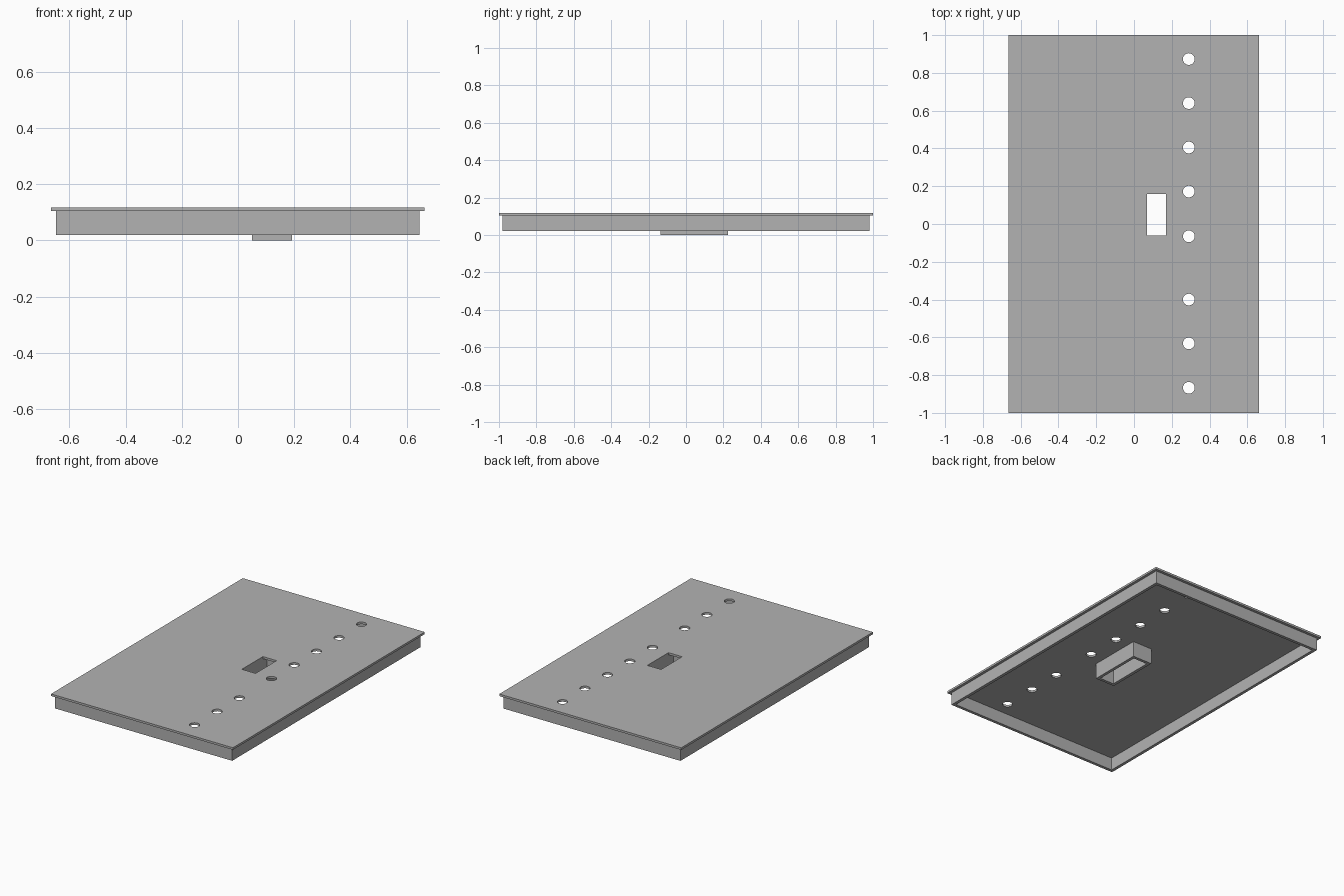
import bpy
from math import cos, sin, tau

cube = bpy.data.objects.get("Cube")
if cube:
    bpy.data.objects.remove(cube, do_unlink=True)

grey = bpy.data.materials.new("plain grey")
grey.use_nodes = True
colour = (0.448, 0.448, 0.448, 1)
grey.diffuse_color = colour
grey.node_tree.nodes["Principled BSDF"].inputs["Base Color"].default_value = colour


def rect(x0, x1, y0, y1, inset=0.0):
    x0, x1, y0, y1 = x0 + inset, x1 - inset, y0 + inset, y1 - inset
    return [(x0, y0), (x1, y0), (x1, y1), (x0, y1)]


def circle(x, y, r, sides=32):
    return [(x + r * cos(tau * i / sides), y + r * sin(tau * i / sides)) for i in range(sides)]


def slab(name, outlines, z0, z1):
    """Extrude a flat outline, with any inner outlines as holes, from z0 to z1."""
    curve = bpy.data.curves.new(name + "_profile", 'CURVE')
    curve.dimensions = '2D'
    curve.fill_mode = 'BOTH'
    curve.extrude = (z1 - z0) / 2
    for points in outlines:
        spline = curve.splines.new('POLY')
        spline.points.add(len(points) - 1)
        for p, (x, y) in zip(spline.points, points):
            p.co = (x, y, 0, 1)
        spline.use_cyclic_u = True
        spline.use_smooth = False
    helper = bpy.data.objects.new(name + "_helper", curve)
    bpy.context.collection.objects.link(helper)
    graph = bpy.context.evaluated_depsgraph_get()
    mesh = bpy.data.meshes.new_from_object(helper.evaluated_get(graph))
    bpy.data.objects.remove(helper, do_unlink=True)
    bpy.data.curves.remove(curve)
    for poly in mesh.polygons:
        poly.use_smooth = False
    mesh.materials.clear()
    mesh.materials.append(grey)
    obj = bpy.data.objects.new(name, mesh)
    obj.location.z = (z0 + z1) / 2
    bpy.context.collection.objects.link(obj)
    return obj


WALL = 0.02
PLATE_BOTTOM, PLATE_TOP = 0.104, 0.118

# Top plate with a row of round holes and a rectangular slot
hole_rows = [0.873, 0.64, 0.405, 0.172, -0.065, -0.4, -0.632, -0.867]
holes = [circle(0.29, y, 0.031) for y in hole_rows]
slot = rect(0.07, 0.17, -0.06, 0.16)
slab("top_plate", [rect(-0.665, 0.663, -1, 1), slot] + holes, PLATE_BOTTOM, PLATE_TOP)

# Skirt wall under the plate, open at the bottom
skirt = (-0.647, 0.645, -0.982, 0.982)
slab("skirt", [rect(*skirt), rect(*skirt, inset=WALL)], 0.02, PLATE_BOTTOM)

# Open box that surrounds the slot and hangs below the skirt
box = (0.05, 0.193, -0.135, 0.225)
slab("slot_box", [rect(*box), rect(*box, inset=WALL)], 0, PLATE_BOTTOM)
